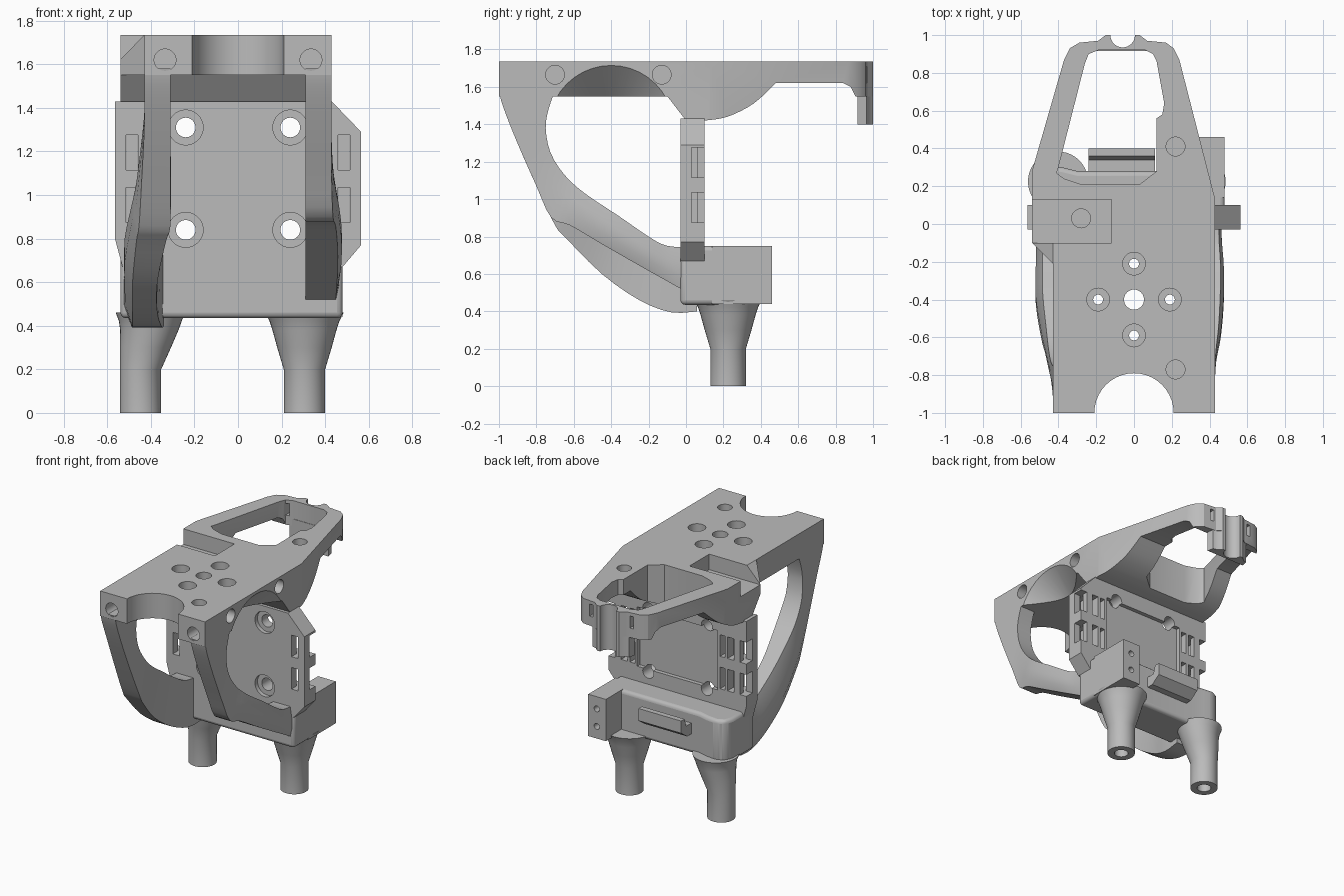
import bpy, bmesh, math
from mathutils import Vector

old = bpy.data.objects.get("Cube")
if old:
    bpy.data.objects.remove(old, do_unlink=True)

GREY = (0.5, 0.5, 0.5, 1)
mat = bpy.data.materials.new("plain grey")
mat.use_nodes = True
mat.diffuse_color = GREY
mat.node_tree.nodes["Principled BSDF"].inputs["Base Color"].default_value = GREY


def finish(name, bm):
    bmesh.ops.recalc_face_normals(bm, faces=bm.faces)
    me = bpy.data.meshes.new(name)
    bm.to_mesh(me)
    bm.free()
    ob = bpy.data.objects.new(name, me)
    me.materials.append(mat)
    bpy.context.scene.collection.objects.link(ob)
    return ob


def place(axis, u, v, w):
    return Vector({"x": (w, u, v), "y": (u, w, v), "z": (u, v, w)}[axis])


def loft(name, rings):
    # Skin a list of closed rings and cap both ends
    bm = bmesh.new()
    loops = [[bm.verts.new(p) for p in r] for r in rings]
    n = len(loops[0])
    for a, b in zip(loops, loops[1:]):
        for i in range(n):
            bm.faces.new((a[i], a[(i + 1) % n], b[(i + 1) % n], b[i]))
    bm.faces.new(loops[0])
    bm.faces.new(loops[-1])
    return finish(name, bm)


def prism(name, pts, axis, a, b):
    return loft(name, [[place(axis, u, v, w) for u, v in pts] for w in (a, b)])


def box(name, x, y, z):
    return prism(name, [(x[0], y[0]), (x[1], y[0]), (x[1], y[1]), (x[0], y[1])], "z", *z)


def circle(c, r, n=40):
    return [(c[0] + r * math.cos(math.tau * i / n), c[1] + r * math.sin(math.tau * i / n)) for i in range(n)]


def rod(c, r, axis, a, b, r2=None):
    r2 = r if r2 is None else r2
    return loft("cutter", [[place(axis, u, v, w) for u, v in circle(c, q)] for w, q in ((a, r), (b, r2))])


def combine(ob, other, op="DIFFERENCE"):
    # Apply a boolean and drop the helper
    m = ob.modifiers.new("boolean", "BOOLEAN")
    m.operation, m.object, m.solver = op, other, "EXACT"
    bpy.context.view_layer.update()
    me = bpy.data.meshes.new_from_object(ob.evaluated_get(bpy.context.evaluated_depsgraph_get()))
    ob.modifiers.clear()
    ob.data = me
    bpy.data.objects.remove(other, do_unlink=True)


def smooth_path(pts, steps=4):
    # Catmull-Rom samples through points of any dimension
    pts = [Vector(p) for p in pts]
    out = []
    for i in range(len(pts) - 1):
        p0, p1, p2, p3 = pts[max(i - 1, 0)], pts[i], pts[i + 1], pts[min(i + 2, len(pts) - 1)]
        for k in range(steps):
            t = k / steps
            out.append(0.5 * (2 * p1 + (p2 - p0) * t + (2 * p0 - 5 * p1 + 4 * p2 - p3) * t * t
                              + (3 * p1 - p0 - 3 * p2 + p3) * t ** 3))
    return out + [pts[-1]]


TOP = 1.735
# Top deck: plan outline trimmed by the side profile
deck = prism("top_deck", [(-.43, -1), (.43, -1), (.43, .13), (.24, .87), (.21, .93), (.17, .96), (.07, .97),
                          (.03, 1), (-.15, 1), (-.19, .97), (-.29, .96), (-.34, .93), (-.37, .87),
                          (-.54, .28), (-.54, -.1), (-.43, -.21)], "z", 1.3, TOP)
curve = smooth_path([(.1, 1.42), (.22, 1.44), (.36, 1.51), (.48, 1.62)])
side = ([(-1.1, 1.8), (-1.1, 1.55), (-.1, 1.55), (0, 1.42)] + [tuple(p) for p in curve]
        + [(.84, 1.62), (.88, 1.6), (.905, 1.55), (1.1, 1.55), (1.1, 1.8)])
combine(deck, prism("cutter", side, "x", -1, 1), "INTERSECT")
combine(deck, prism("cutter", [(-.4, .3), (-.26, .85), (-.24, .9), (-.19, .92), (.06, .92), (.1, .9), (.12, .86),
                               (.16, .64), (.15, .58), (.12, .56), (.12, .28), (.03, .21), (-.28, .21),
                               (-.37, .24), (-.41, .27)], "z", 1, 2))
combine(deck, rod((0, -1), .21, "z", 1, 2))
# Recessed pocket and the sloped shoulder in front of it
combine(deck, box("cutter", (-.7, -.12), (-.1, .13), (1.62, 2)))
combine(deck, prism("cutter", [(-.43, TOP), (-.43, 1.8), (-.6, 1.8), (-.6, 1.56)], "y", -.3, -.09))

# Flared arch through the deck side
combine(deck, rod((-.4, 1.38), .345, "x", .44, .27, .17))

# Deck holes
combine(deck, rod((0, -.4), .053, "z", 1, 2))
for c in ((.19, -.4), (-.19, -.4), (0, -.21), (0, -.59)):
    combine(deck, rod(c, .06, "z", 1.67, 2))
    combine(deck, rod(c, .026, "z", 1, 2))
for c, z in (((.22, .41), 1.66), ((.22, -.77), 1.63), ((-.28, .03), 1.52)):
    combine(deck, rod(c, .05, "z", z, 2))
for x in (-.335, .335):
    combine(deck, rod((x, 1.62), .05, "y", -1.1, -.86))
for y in (-.7, -.13):
    combine(deck, rod((y, 1.665), .05, "x", .36, .6))

# Grooved tongue hanging from the tip
tongue = prism("tip_tongue", [(-.22, .917), (.1, .917), (.09, .965), (.06, .972), (.03, 1), (-.15, 1),
                              (-.18, .972), (-.21, .965)], "z", 1.4, 1.6)
for ob in (deck, tongue):
    combine(ob, rod((-.06, 1), .065, "z", 1, 2))
for x in (-.23, .1):
    combine(deck, box("cutter", (x - .014, x + .014), (.8, 1.1), (1.62, 1.71)))

# Front arms: section swept along paired upper and lower edges (y, z)
upper = [(-.7, 1.58), (-.735, 1.48), (-.75, 1.38), (-.725, 1.25), (-.65, 1.13), (-.54, 1.03), (-.36, .91),
         (-.2, .8), (-.1, .75), (.05, .74)]
lower = [(-1, 1.58), (-.98, 1.5), (-.91, 1.32), (-.8, 1.07), (-.7, .86), (-.64, .79), (-.45, .6),
         (-.25, .46), (-.08, .395), (.06, .4)]
straight = lower[:4] + [(-.72, .9), (-.62, .86), (-.45, .76), (-.25, .645), (-.08, .55), (.06, .47)]
bulge = {1: (0, 0, 0, 0, .01, .03, .045, .045, .035, .03), -1: (0, 0, 0, .02, .04, .06, .09, .09, .09, .1)}
inset = {1: (0,) * 10, -1: (0, 0, 0, 0, 0, .02, .06, .06, .04, .03)}
for s, low, name in ((1, straight, "left_arm"), (-1, lower, "right_arm")):
    rows = smooth_path([(*u, *l, b, i) for u, l, b, i in zip(upper, low, bulge[s], inset[s])], 3)
    rings = []
    for uy, uz, ly, lz, b, i in rows:
        xi, xo = .31 + i, .43 + b
        quad = [(xi, uy, uz), (xo - b * .4, uy, uz), (xo, uy * .65 + ly * .35, uz * .65 + lz * .35),
                (xo, uy * .3 + ly * .7, uz * .3 + lz * .7), (xo - b * .4, ly, lz), (xi, ly, lz)]
        rings.append([(s * x, y, z) for x, y, z in quad])
    loft(name, rings)

# Upright mounting plate
plate = prism("mounting_plate", [(-.565, 1.43), (.43, 1.43), (.565, 1.29), (.565, .77), (.48, .67), (-.53, .67),
                                 (-.565, .8)], "y", -.03, .1)
combine(plate, box("cutter", (-.33, .33), (.07, .2), (.86, 1.3)))
for s in (-1, 1):
    for z in (1.31, .84):
        combine(plate, rod((s * .24, z), .08, "y", -.1, 0))
        combine(plate, rod((s * .24, z), .045, "y", -.2, .2))
    # Strap slots: front pocket opening sideways into the rear grooves
    for z in (.955, 1.195):
        for a, b in ((.35, .39), (.41, .462), (.512, .6)):
            combine(plate, box("cutter", sorted((s * a, s * b)), (.03, .2), (z - .08, z + .08)))
        combine(plate, box("cutter", sorted((s * .46, s * .514)), (-.2, .06), (z - .08, z + .08)))

# Lower cross block, softened at its edges, with a flush front face
block = prism("lower_block", [(-.54, -.03), (.48, -.03), (.48, .28), (-.3, .28), (-.38, .3), (-.46, .31),
                              (-.52, .28), (-.54, .22)], "z", .435, .75)
bevel = block.modifiers.new("bevel", "BEVEL")
bevel.width, bevel.segments, bevel.limit_method = .025, 3, "ANGLE"
box("block_face", (-.31, .31), (-.03, .05), (.46, .76))

# Rear corner block with two screw holes
corner = box("rear_corner_block", (.335, .48), (.14, .46), (.44, .75))
for z in (.53, .66):
    combine(corner, rod((.41, z), .022, "y", .36, .6))

# Rear hook
prism("rear_hook", [(.25, .58), (.33, .58), (.4, .63), (.4, .72), (.36, .72), (.34, .66), (.25, .66)],
      "x", -.24, .11)

# Flared legs with bores
for name, x, shift, flare in (("right_leg", -.4475, .045, .75), ("left_leg", .305, 0, 1)):
    path = ((0, 0, 0), (.2, 0, 0), (.3, .03, .5), (.38, .052, .9), (.42, .065, 1), (.46, .085, 1))
    leg = loft(name, [[(u, v, z) for u, v in circle((x + shift * k, .225), .095 + r * flare)] for z, r, k in path])
    combine(leg, rod((x, .225), .048, "z", -.1, .15))

# Crisp edges, smooth curves
for ob in bpy.context.scene.objects:
    if ob.type == "MESH" and mat.name in ob.data.materials:
        bpy.ops.object.select_all(action="DESELECT")
        ob.select_set(True)
        bpy.context.view_layer.objects.active = ob
        bpy.ops.object.shade_smooth_by_angle(angle=math.radians(30))
